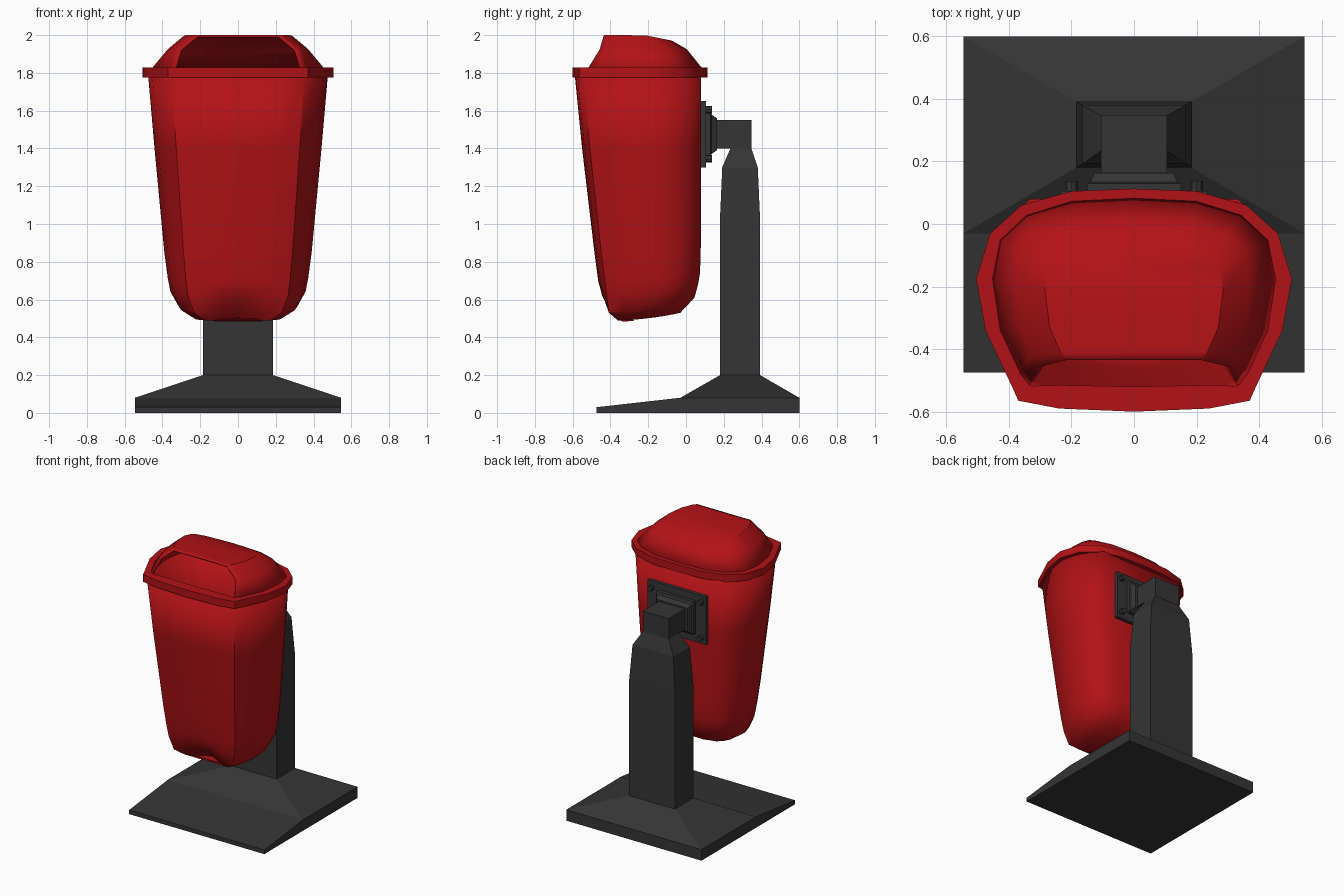
import bpy, bmesh, math

if "Cube" in bpy.data.objects:
    bpy.data.objects.remove(bpy.data.objects["Cube"])


def make_mat(name, col):
    m = bpy.data.materials.new(name)
    m.diffuse_color = col
    m.use_nodes = True
    m.node_tree.nodes["Principled BSDF"].inputs["Base Color"].default_value = m.diffuse_color
    return m


RED = make_mat("red_plastic", (0.45, 0.006, 0.008, 1))
GREY = make_mat("dark_metal", (0.035, 0.035, 0.035, 1))


def finish(name, bm, mat, smooth=False, thick=0):
    bmesh.ops.recalc_face_normals(bm, faces=bm.faces)
    me = bpy.data.meshes.new(name)
    bm.to_mesh(me)
    bm.free()
    ob = bpy.data.objects.new(name, me)
    bpy.context.collection.objects.link(ob)
    me.materials.append(mat)
    if smooth:
        bpy.ops.object.select_all(action='DESELECT')
        ob.select_set(True)
        bpy.context.view_layer.objects.active = ob
        bpy.ops.object.shade_smooth_by_angle(angle=math.radians(35))
    if thick:
        s = ob.modifiers.new("wall", 'SOLIDIFY')
        s.thickness = thick
        s.offset = -1
    return ob


def skin(bm, rings, closed=True, loop=False):
    """Bridge successive rings of points with quads; returns vertex rings."""
    vs = [[bm.verts.new(p) for p in r] for r in rings]
    n = len(vs[0])
    pairs = list(zip(vs, vs[1:])) + ([(vs[-1], vs[0])] if loop else [])
    for a, b in pairs:
        for i in range(n if closed else n - 1):
            j = (i + 1) % n
            bm.faces.new((a[i], a[j], b[j], b[i]))
    return vs


def closed_ring(half):
    return half + [(-x, y, z) for x, y, z in half[-2:0:-1]]


def strip_cap(bm, ring, pairs):
    """Fill a mirrored ring with faces running from side to side."""
    for (a, b), (c, d) in zip(pairs, pairs[1:]):
        vs = list(dict.fromkeys([ring[a], ring[b], ring[d], ring[c]]))
        bm.faces.new(vs)


def rect_stack(name, rings, axis='z'):
    """Stack of rectangles: (level, half_x, low, high)."""
    bm = bmesh.new()
    pts = []
    for l, hx, lo, hi in rings:
        r = [(-hx, lo), (hx, lo), (hx, hi), (-hx, hi)]
        pts.append([(x, o, l) if axis == 'z' else (x, l, o) for x, o in r])
    vs = skin(bm, pts)
    bm.faces.new(vs[0])
    bm.faces.new(vs[-1])
    return finish(name, bm, GREY)


# Base plate: side profile extruded across x
bm = bmesh.new()
prof = [(-0.475, 0), (0.6, 0), (0.6, 0.08), (-0.03, 0.08), (-0.475, 0.03)]
vs = skin(bm, [[(s * 0.545, y, z) for y, z in prof] for s in (-1, 1)])
for r in vs:
    bm.faces.new(r)
finish("base_plate", bm, GREY)

# Post with flared foot and narrowed neck, head block, stepped mount
rect_stack("post", [(0.08, 0.545, -0.03, 0.6), (0.2, 0.185, 0.18, 0.392),
                    (1.03, 0.185, 0.18, 0.392), (1.3, 0.165, 0.192, 0.38),
                    (1.4, 0.105, 0.235, 0.346)])
rect_stack("post_head", [(1.4, 0.105, 0.15, 0.348), (1.55, 0.105, 0.15, 0.348)])
rect_stack("mount_plate", [(0.075, 0.235, 1.3, 1.65), (0.105, 0.235, 1.3, 1.65)], 'y')
rect_stack("mount_flange", [(0.1, 0.15, 1.36, 1.6), (0.13, 0.15, 1.36, 1.6),
                            (0.135, 0.14, 1.37, 1.58), (0.163, 0.125, 1.39, 1.56)], 'y')

# Four mounting bolts
for sx in (-1, 1):
    for z in (1.345, 1.605):
        bm = bmesh.new()
        bmesh.ops.create_cone(bm, cap_ends=True, segments=8, radius1=0.02,
                              radius2=0.02, depth=0.04)
        ob = finish("mount_bolt", bm, GREY)
        ob.rotation_euler = (math.pi / 2, 0, 0)
        ob.location = (sx * 0.2, 0.117, z)

# Bin body: outline as (share of half width, share of depth from back to front)
outline = [(0, 0), (0.7, 0), (0.84, 0.1), (0.945, 0.23), (1, 0.39), (0.955, 0.61),
           (0.86, 0.79), (0.74, 0.935), (0.5, 0.98), (0.25, 0.995), (0, 1)]
# level, half width, front y, back y, rise at back, dent at front centre
levels = [(1.78, 0.475, -0.588, 0.08, 0, 0), (1.4, 0.442, -0.55, 0.08, 0, 0),
          (0.85, 0.39, -0.485, 0.078, 0, 0), (0.7, 0.372, -0.465, 0.074, 0.04, 0),
          (0.62, 0.358, -0.453, 0.064, 0.06, 0.01), (0.53, 0.312, -0.44, 0.045, 0.08, 0.11),
          (0.49, 0.235, -0.385, -0.03, 0.04, 0.1)]
rings = []
for z, w, yf, yb, rise, dent in levels:
    half = []
    for i, (u, v) in enumerate(outline):
        x = u * w
        if i == 1:                       # flat back panel narrows downward
            x *= 1 - 0.25 * (1.78 - z) / 1.2
        y = yb + (yf - yb) * v
        if v > 0.9:
            y += dent * max(0, 1 - u / 0.7)
        half.append((x, y, z + rise * (1 - v) ** 2))
    rings.append(closed_ring(half))
bm = bmesh.new()
low = skin(bm, rings)[-1]
n = len(low)
strip_cap(bm, low, [(i, (n - i) % n) for i in range(n // 2 + 1)])
finish("bin_body", bm, RED, True, 0.012)

# Lid: C-shaped rings from the back round to each side of the front opening
lid_base = [(0, 0.085), (0.2, 0.075), (0.345, 0.03), (0.43, -0.05), (0.455, -0.175),
            (0.43, -0.34), (0.365, -0.48), (0.335, -0.518)]
lid_mid = [(0, 0.005), (0.19, -0.005), (0.3, -0.04), (0.355, -0.1), (0.372, -0.2),
           (0.36, -0.32), (0.33, -0.42), (0.305, -0.457)]
lid_top = [(0, -0.075), (0.19, -0.09), (0.255, -0.11), (0.28, -0.14), (0.285, -0.21),
           (0.27, -0.33), (0.235, -0.41), (0.215, -0.435)]
rings = []
for lev, z in ((lid_base, 1.825), (lid_mid, 1.925), (lid_top, 2.0)):
    k = 0.2 if z == 2.0 else 0
    half = [(x, y, z - k * max(0, y + 0.22)) for x, y in lev]
    rings.append([(-x, y, zz) for x, y, zz in half[:0:-1]] + half)
bm = bmesh.new()
top = skin(bm, rings, closed=False)[-1]
c = len(top) // 2
strip_cap(bm, top, [(c - i, c + i) for i in range(c + 1)])
finish("lid", bm, RED, True, 0.012)

# Rim band between body and lid
outer = [(0, 0.113), (0.2, 0.105), (0.36, 0.06), (0.46, -0.03), (0.505, -0.175),
         (0.475, -0.34), (0.39, -0.52), (0.37, -0.565), (0.24, -0.59), (0, -0.6)]
inner = [(x * 0.98, y - 0.005 if y > 0 else y) for x, y in lid_base] + [(0.24, -0.515), (0, -0.52)]
bm = bmesh.new()
skin(bm, [closed_ring([(x, y, z) for x, y in o])
          for o, z in ((inner, 1.775), (outer, 1.775), (outer, 1.828), (inner, 1.828))],
     loop=True)
finish("rim", bm, RED, True)
